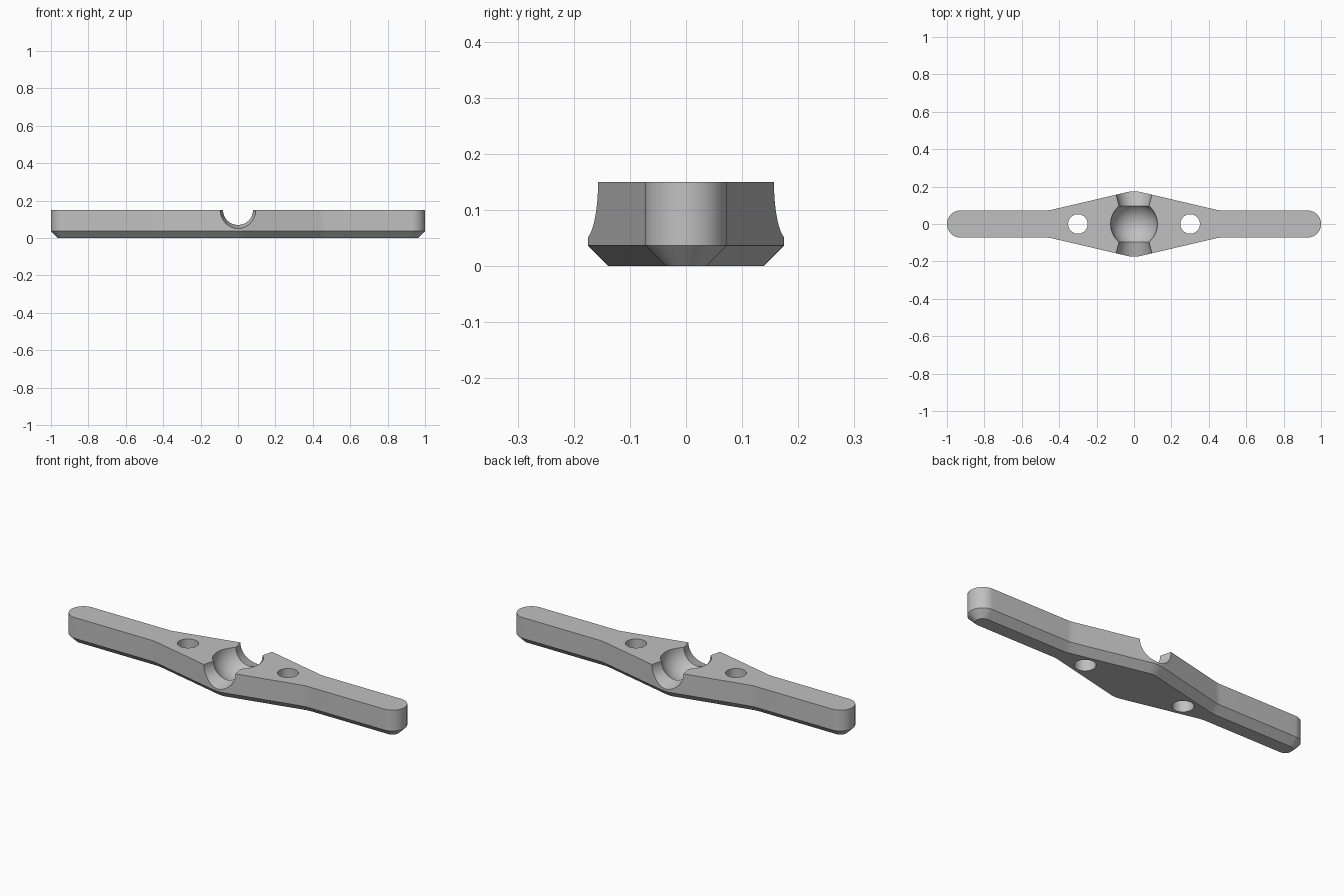
import bpy, bmesh
from math import sin, cos, tan, pi
from mathutils import Matrix

if "Cube" in bpy.data.objects:
    bpy.data.objects.remove(bpy.data.objects["Cube"], do_unlink=True)

HEIGHT, CHAMFER = 0.15, 0.037
ARM, HUB, FILLET = 0.073, 0.175, 0.15   # half widths and blend radius
SLOPE = 0.23                            # taper angle from hub to arm

grey = bpy.data.materials.new("plain grey")
grey.use_nodes = True
colour = (0.53, 0.53, 0.53, 1)
grey.diffuse_color = colour
grey.node_tree.nodes["Principled BSDF"].inputs["Base Color"].default_value = colour


def make_object(name, bm):
    bmesh.ops.recalc_face_normals(bm, faces=bm.faces)
    mesh = bpy.data.meshes.new(name)
    bm.to_mesh(mesh)
    bm.free()
    mesh.materials.append(grey)
    obj = bpy.data.objects.new(name, mesh)
    bpy.context.collection.objects.link(obj)
    return obj


def arc(cx, cy, r, start, end, steps):
    return [(cx + r * cos(start + (end - start) * i / steps),
             cy + r * sin(start + (end - start) * i / steps)) for i in range(steps + 1)]


def outline(inset):
    """Closed plan outline, moved inwards by inset."""
    apex = HUB + FILLET * (1 / cos(SLOPE) - 1)
    bend = (apex - ARM) / tan(SLOPE) + FILLET * tan(SLOPE / 2)
    quarter = arc(0, HUB - FILLET, FILLET - inset, pi / 2, pi / 2 - SLOPE, 6)
    quarter += arc(bend, ARM + FILLET, FILLET + inset, -pi / 2 - SLOPE, -pi / 2, 6)
    quarter += arc(1 - ARM, 0, ARM - inset, pi / 2, 0, 14)
    half = quarter + [(x, -y) for x, y in quarter[-2::-1]]
    return half + [(-x, y) for x, y in half[-2:0:-1]]


# Handle body: chamfered base and straight walls
bm = bmesh.new()
rings = [[bm.verts.new((x, y, z)) for x, y in outline(d)]
         for d, z in ((CHAMFER, 0), (0, CHAMFER), (0, HEIGHT))]
for low, high in zip(rings, rings[1:]):
    for i in range(len(low)):
        j = (i + 1) % len(low)
        bm.faces.new((low[i], low[j], high[j], high[i]))
bm.faces.new(rings[0])
bm.faces.new(rings[-1])
body = make_object("handle_body", bm)

# Cutters: ball socket, flared channels and bolt holes
cutters = []
bm = bmesh.new()
bmesh.ops.create_uvsphere(bm, u_segments=64, v_segments=32, radius=0.125,
                          matrix=Matrix.Translation((0, 0, HEIGHT)))
cutters.append(make_object("socket_cutter", bm))
for side in (-1, 1):
    bm = bmesh.new()
    bmesh.ops.create_cone(bm, cap_ends=True, segments=64, radius1=0.056, radius2=0.1185,
                          depth=0.25, matrix=Matrix.Translation((0, side * 0.125, HEIGHT))
                          @ Matrix.Rotation(-side * pi / 2, 4, 'X'))
    cutters.append(make_object("channel_cutter", bm))
    bm = bmesh.new()
    bmesh.ops.create_cone(bm, cap_ends=True, segments=48, radius1=0.052, radius2=0.052,
                          depth=0.5, matrix=Matrix.Translation((side * 0.3, 0, 0.1)))
    cutters.append(make_object("hole_cutter", bm))

bpy.ops.object.select_all(action='DESELECT')
body.select_set(True)
bpy.context.view_layer.objects.active = body
for cutter in cutters:
    cutter.hide_render = True
    cut = body.modifiers.new("cut", 'BOOLEAN')
    cut.operation = 'DIFFERENCE'
    cut.solver = 'EXACT'
    cut.object = cutter
    bpy.ops.object.modifier_apply(modifier=cut.name)
    bpy.data.objects.remove(cutter, do_unlink=True)

bpy.ops.object.shade_smooth_by_angle(angle=pi / 6)
